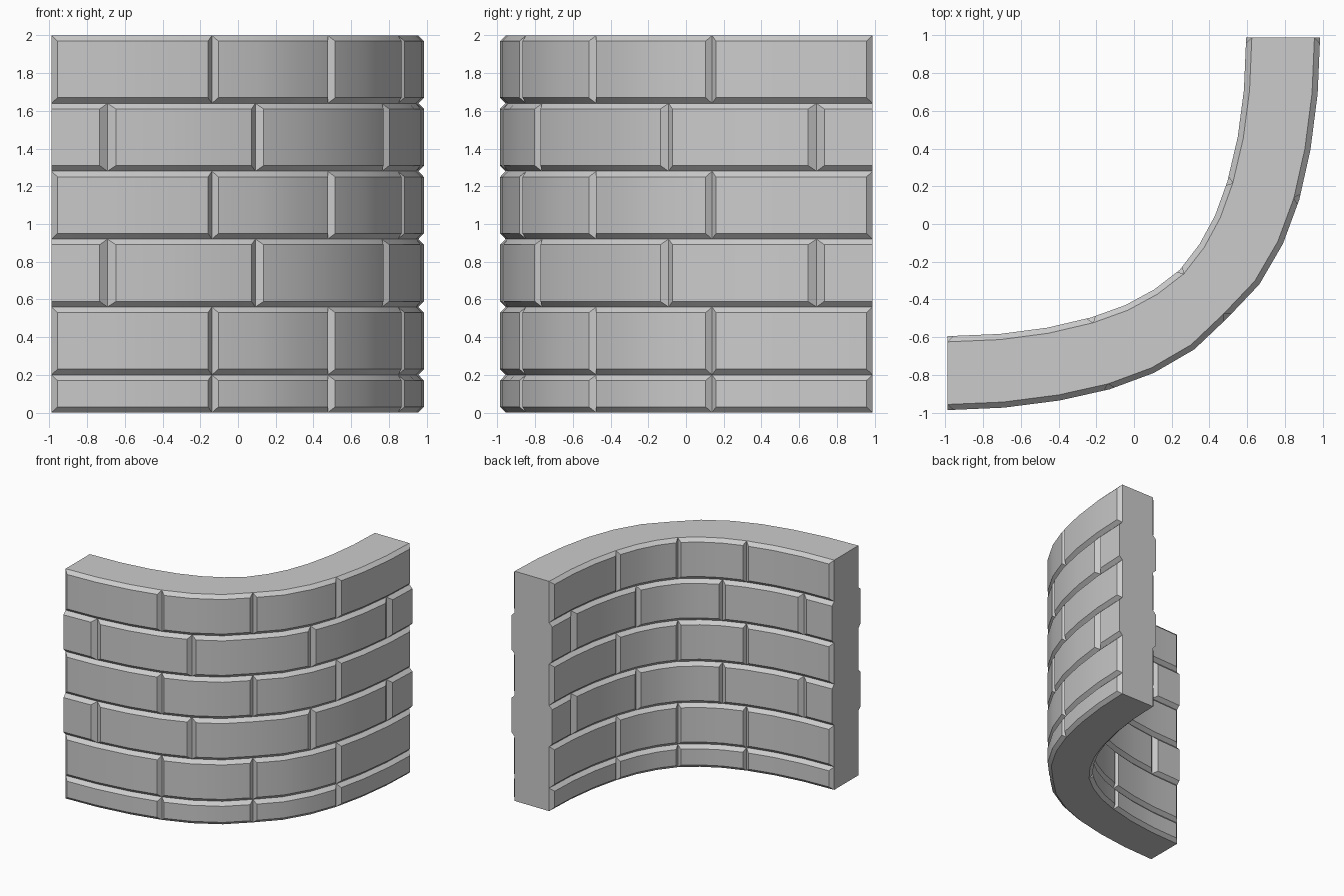
import bpy, bmesh, math
from mathutils import Vector

if "Cube" in bpy.data.objects:
    bpy.data.objects.remove(bpy.data.objects["Cube"])

# Half of each plan curve; the other half mirrors across the diagonal
OUTER = [(-.99, -.987), (-.69, -.974), (-.395, -.936), (-.13, -.877),
         (.105, -.79), (.32, -.665), (.497, -.497)]
INNER = [(-.99, -.595), (-.71, -.583), (-.46, -.55), (-.225, -.495),
         (-.045, -.43), (.108, -.347), (.243, -.243)]
DEPTH = 0.03            # mortar groove depth
N = 12                  # segments along the wall


def full(half):
    pts = [Vector(p) for p in half]
    return pts + [Vector((-p.y, -p.x)) for p in reversed(pts[:-1])]


def offset(pts, d):
    out = []
    for i, p in enumerate(pts):
        if i == 0:
            t = Vector((1, 0))
        elif i == N:
            t = Vector((0, 1))
        else:
            t = (pts[i + 1] - pts[i - 1]).normalized()
        out.append(p + Vector((-t.y, t.x)) * d)
    return out


def at(pts, t):
    i = min(int(t), N - 1)
    return pts[i].lerp(pts[i + 1], t - i)


outer, inner = full(OUTER), full(INNER)
outer_g, inner_g = offset(outer, DEPTH), offset(inner, -DEPTH)


def stations(joints, inset):
    """(t, is_groove) pairs along one course."""
    s = [(float(i), i in joints) for i in range(N + 1)]
    for j in joints:
        s += [(j + d, False) for d in (-inset, inset) if 0 < j + d < N]
    return sorted(s)


bm = bmesh.new()


def face(vs):
    bm.faces.new([bm.verts.new(v) for v in vs])


def section(t, groove, z0, z1):
    """Outer side bottom to top, then inner side top to bottom."""
    c = 0 if groove else DEPTH
    og, ig = at(outer_g, t), at(inner_g, t)
    of, jf = (og, ig) if groove else (at(outer, t), at(inner, t))
    return [p.to_3d() + Vector((0, 0, z)) for p, z in (
        (og, z0), (of, z0 + c), (of, z1 - c), (og, z1),
        (ig, z1), (jf, z1 - c), (jf, z0 + c), (ig, z0))]


# Brick courses: full bricks alternate with staggered ones
levels = [0, .2, .56, .92, 1.28, 1.64, 2.0]
BRICKS_A = stations({0, 3, 6, 9, 12}, .11)
BRICKS_B = stations({1, 4, 8, 11}, .145)
for row, (z0, z1) in enumerate(zip(levels, levels[1:])):
    course = BRICKS_B if row in (2, 4) else BRICKS_A
    secs = [section(t, g, z0, z1) for t, g in course]
    for (a, b), (ga, gb) in zip(zip(secs, secs[1:]),
                                zip([g for _, g in course], [g for _, g in course][1:])):
        for k in range(8):
            if (k == 3 and row < 5) or (k == 7 and row > 0):
                continue        # no hidden faces between courses
            m = (k + 1) % 8
            quad = [a[k], b[k], b[m], a[m]]
            uniq = []
            for v in quad:
                if not any((v - u).length < 1e-5 for u in uniq):
                    uniq.append(v)
            if len(uniq) > 2:
                face(uniq)
    # flat wall ends
    for s, (t, groove) in ((secs[0], course[0]), (secs[-1], course[-1])):
        face([s[0], s[3], s[4], s[7]] if groove else s)

bmesh.ops.remove_doubles(bm, verts=bm.verts, dist=1e-4)
bmesh.ops.recalc_face_normals(bm, faces=bm.faces)
mesh = bpy.data.meshes.new("curved_brick_wall")
bm.to_mesh(mesh)
bm.free()
wall = bpy.data.objects.new("curved_brick_wall", mesh)
bpy.context.collection.objects.link(wall)
bpy.context.view_layer.objects.active = wall
wall.select_set(True)
bpy.ops.object.shade_smooth_by_angle(angle=math.radians(25))
